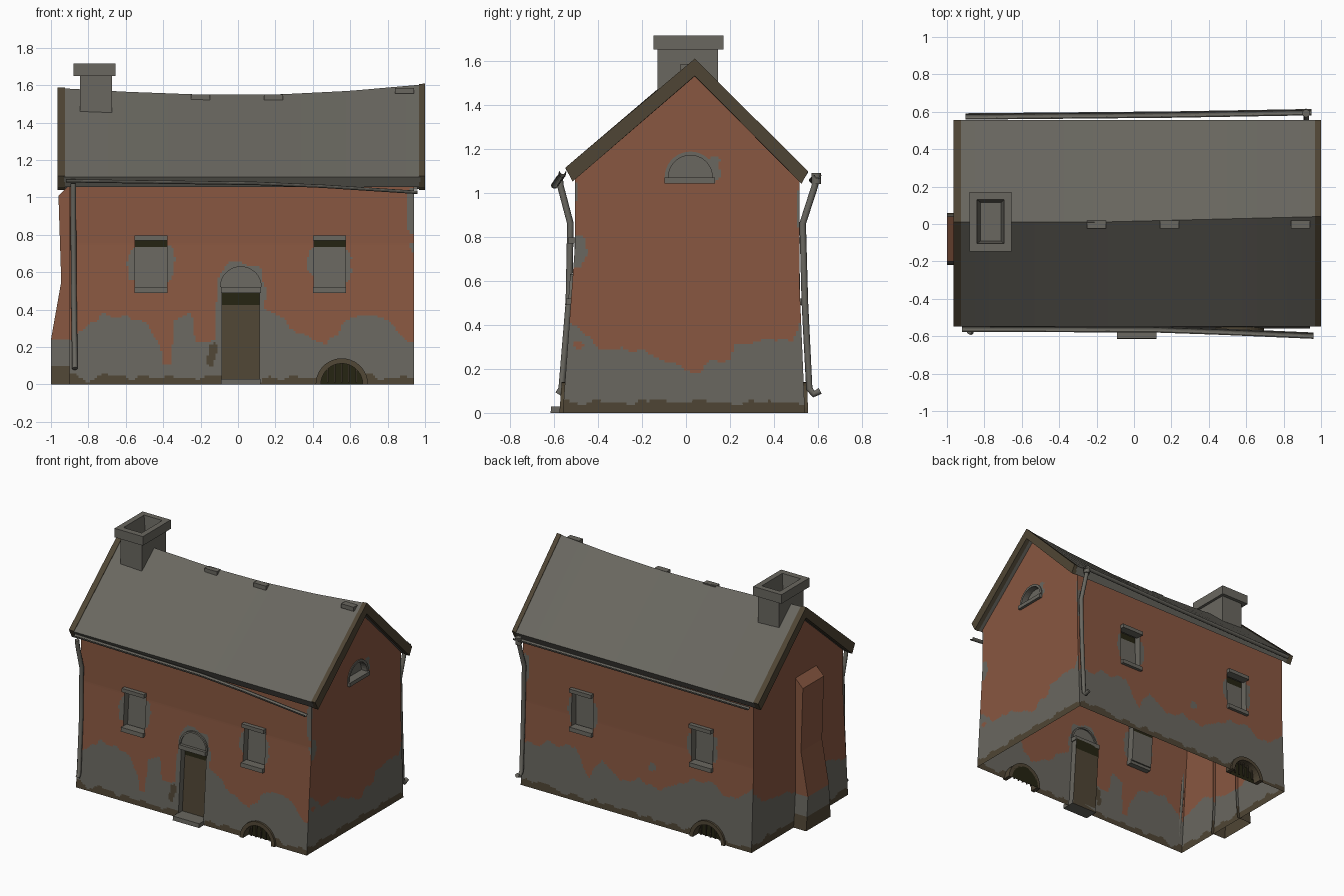
import bpy, bmesh, math
from mathutils import Vector, noise

if "Cube" in bpy.data.objects:
    bpy.data.objects.remove(bpy.data.objects["Cube"])


def mat(name, c):
    m = bpy.data.materials.new(name)
    m.diffuse_color = (*c, 1)
    m.use_nodes = True
    m.node_tree.nodes["Principled BSDF"].inputs["Base Color"].default_value = m.diffuse_color
    return m


BRICK = mat("terracotta render", (0.25, 0.096, 0.052))
GREY = mat("weathered grey", (0.142, 0.136, 0.116))
BROWN = mat("dirty brown", (0.078, 0.06, 0.035))
DARK = mat("dark olive", (0.018, 0.017, 0.006))
MATS = [BRICK, GREY, BROWN, DARK]


def mesh(name, verts, faces, idx, fix=True):
    me = bpy.data.meshes.new(name)
    me.from_pydata([tuple(v) for v in verts], [], faces)
    for m in MATS:
        me.materials.append(m)
    idx = [idx] * len(faces) if isinstance(idx, int) else idx
    me.polygons.foreach_set("material_index", idx)
    bm = bmesh.new()
    bm.from_mesh(me)
    bmesh.ops.delete(bm, geom=[v for v in bm.verts if not v.link_faces], context='VERTS')
    bmesh.ops.remove_doubles(bm, verts=bm.verts, dist=1e-5)
    if fix:
        bmesh.ops.recalc_face_normals(bm, faces=bm.faces)
    bm.to_mesh(me)
    bm.free()
    ob = bpy.data.objects.new(name, me)
    bpy.context.collection.objects.link(ob)
    return ob


def interp(pts, u):
    if u <= pts[0][0]:
        return pts[0][1]
    for (a, p), (b, q) in zip(pts, pts[1:]):
        if u <= b:
            return p + (q - p) * (u - a) / (b - a)
    return pts[-1][1]


def P(side, u, z, d=0.0):
    """Point on a flared wall: u along it (rightwards seen from outside), d outwards."""
    f = 0.56 - 0.055 * min(z / 0.75, 1)
    b = 0.54 - 0.025 * min(z / 0.6, 1)
    if side == "front":
        return (u, -f - d, z)
    if side == "back":
        return (-u, b + d, z)
    y = u if side == "right" else -u
    y = -f + (y + 0.505) / 1.02 * (f + b)
    return (0.94 + d, y, z) if side == "right" else (-0.9 - d, y, z)


def grid(breaks, step=0.012):
    out = [breaks[0]]
    for a, b in zip(breaks, breaks[1:]):
        n = max(1, round((b - a) / step))
        out += [a + (b - a) * k / n for k in range(1, n + 1)]
    return out


def wall(side, ub, zb, top, plaster, dirt, patches, hole):
    us, zs = grid(ub), grid(zb)
    nz = len(zs)
    V = [P(side, u, min(z, top(u))) for u in us for z in zs]
    F, M = [], []
    for i in range(len(us) - 1):
        u = (us[i] + us[i + 1]) / 2
        for j in range(nz - 1):
            z = (zs[j] + zs[j + 1]) / 2
            if zs[j] >= max(top(us[i]), top(us[i + 1])) or hole(u, z):
                continue
            n = noise.noise(Vector((u * 13, z * 13, len(side)))) * 0.035
            k = 2 if z + n < dirt else 1 if z + n < interp(plaster, u) else 0
            for pu, pz, ru, rz, pk in patches:
                if abs((u + n * 0.6 - pu) / ru) ** 3 + abs((z + n - pz) / rz) ** 3 < 1:
                    k = pk
            F.append((i * nz + j, (i + 1) * nz + j, (i + 1) * nz + j + 1, i * nz + j + 1))
            M.append(k)
    mesh(side + "_wall", V, F, M, fix=False)


def block(name, side, u0, u1, z0, z1, d0, d1, m):
    V = [P(side, u, z, d) for u in (u0, u1) for z in (z0, z1) for d in (d0, d1)]
    F = [(0, 1, 3, 2), (4, 6, 7, 5), (0, 4, 5, 1), (2, 3, 7, 6), (0, 2, 6, 4), (1, 5, 7, 3)]
    return mesh(name, V, F, m)


def recess(name, side, u0, u1, z0, z1, split, depth, m):
    # opening with jambs, a panel, and a dark strip at its top
    c = [(u0, z0), (u1, z0), (u1, split), (u1, z1), (u0, z1), (u0, split)]
    V = [P(side, u, z, d) for d in (0, -depth) for u, z in c]
    F = [(i, (i + 1) % 6, (i + 1) % 6 + 6, i + 6) for i in range(6)]
    mesh(name, V, F + [(6, 7, 8, 11), (11, 8, 9, 10)], [1] * 6 + [m, 3], fix=False)


def arch(name, side, uc, z0, r0, r1, d0, d1, m, n=18):
    V, F = [], []
    for k in range(n + 1):
        a = math.pi * k / n
        for r, d in ((r0, d0), (r1, d0), (r1, d1), (r0, d1)):
            V.append(P(side, uc + r * math.cos(a), z0 + r * math.sin(a), d))
    for k in range(n):
        F += [(4 * k + q, 4 * k + (q + 1) % 4, 4 * k + 4 + (q + 1) % 4, 4 * k + 4 + q) for q in range(4)]
    mesh(name, V, F + [(0, 1, 2, 3), (4 * n, 4 * n + 1, 4 * n + 2, 4 * n + 3)], m)


def half_disc(name, side, uc, z0, r, d, m, n=18):
    V = [P(side, uc + r * math.cos(math.pi * k / n), z0 + r * math.sin(math.pi * k / n), d)
         for k in range(n + 1)]
    mesh(name, V, [tuple(range(n + 1))], m, fix=False)


# Walls
WIN, CEL = (-0.465, 0.49), 0.555
def in_window(u, z):
    return any(abs(u - c) < 0.085 for c in WIN) and 0.51 < z < 0.78
def in_cellar(u, z):
    return math.hypot(u - CEL, z) < 0.125
win_patch = [(-0.465, 0.64, 0.12, 0.11, 1), (0.49, 0.64, 0.12, 0.11, 1)]
ub = [-0.55, -0.38, 0.405, 0.575]
zb = [0, 0.5, 0.51, 0.78, 1.075]
wall("front", [-0.9] + ub[:2] + [-0.085, 0.115] + ub[2:] + [0.94], zb, lambda u: 1.075,
     [(-0.87, 0.24), (-0.8, 0.33), (-0.68, 0.38), (-0.52, 0.36), (-0.43, 0.24), (-0.40, 0.12), (-0.36, 0.11),
      (-0.34, 0.34), (-0.25, 0.36), (-0.22, 0.23), (-0.15, 0.22), (0.17, 0.4), (0.25, 0.36), (0.31, 0.26),
      (0.42, 0.25), (0.47, 0.21), (0.56, 0.32), (0.65, 0.37), (0.8, 0.35), (0.89, 0.24), (0.94, 0.22)],
     0.04, win_patch + [(0.015, 0.3, 0.135, 0.36, 1), (-0.14, 0.16, 0.02, 0.05, 2),
                        (0.93, 0.92, 0.03, 0.13, 1), (0.94, 0.73, 0.02, 0.03, 1)],
     lambda u, z: in_window(u, z) or in_cellar(u, z) or (-0.085 < u < 0.115 and z < 0.5))
wall("back", [-0.94] + ub + [0.9], zb, lambda u: 1.075,
     [(-0.94, 0.3), (-0.75, 0.34), (-0.52, 0.37), (-0.4, 0.2), (-0.3, 0.35), (-0.16, 0.23), (0, 0.3),
      (0.16, 0.24), (0.4, 0.38), (0.55, 0.42), (0.76, 0.34), (0.9, 0.45)],
     0.04, win_patch + [(0.1, 0.4, 0.03, 0.03, 1), (-0.92, 0.85, 0.03, 0.1, 1)],
     lambda u, z: in_window(u, z) or in_cellar(u, z))
GZ, GR = 1.07, 0.108
wall("right", [-0.505, 0.04, 0.515], [0, 1.07, 1.56],
     lambda u: interp([(-0.505, 1.09), (0.04, 1.545), (0.515, 1.075)], u),
     [(-0.5, 0.41), (-0.43, 0.36), (-0.39, 0.31), (-0.2, 0.29), (-0.08, 0.23), (0.06, 0.19), (0.13, 0.22),
      (0.2, 0.26), (0.23, 0.32), (0.48, 0.33), (0.515, 0.42)],
     0.05, [(-0.5, 0.74, 0.05, 0.07, 1), (-0.505, 1.03, 0.014, 0.07, 1), (-0.46, 0.31, 0.02, 0.02, 0),
            (0.13, 1.11, 0.03, 0.05, 1), (0.515, 0.9, 0.012, 0.12, 1)],
     lambda u, z: z > GZ and math.hypot(u - 0.02, z - GZ) < GR)
wall("left", [-0.515, -0.01, 0.505], [0, 1.07, 1.56],
     lambda u: interp([(-0.515, 1.075), (-0.01, 1.525), (0.505, 1.09)], u),
     [(-0.515, 0.42), (-0.4, 0.33), (-0.2, 0.28), (0.1, 0.25), (0.3, 0.33), (0.505, 0.28)],
     0.05, [], lambda u, z: False)

# Windows and cellar grates, front and back
for side in ("front", "back"):
    for n, c in enumerate(WIN):
        tag = f"{side}_window_{n + 1}"
        recess(tag, side, c - 0.085, c + 0.085, 0.51, 0.78, 0.735, 0.05, 1)
        block(tag + "_lintel", side, c - 0.088, c + 0.088, 0.77, 0.797, -0.03, 0.03, 1)
        block(tag + "_sill", side, c - 0.088, c + 0.088, 0.49, 0.52, -0.04, 0.022, 1)
    arch(side + "_cellar_arch", side, CEL, 0, 0.112, 0.14, -0.05, 0.015, 2)
    half_disc(side + "_cellar_void", side, CEL, 0, 0.118, -0.05, 3)
    for k in range(-2, 3):
        h = math.sqrt(0.113 ** 2 - (k * 0.038) ** 2)
        block(f"{side}_cellar_bar_{k + 3}", side, CEL + k * 0.038 - 0.004, CEL + k * 0.038 + 0.004,
              0.01, h, -0.03, -0.022, 2)

# Door, fanlight and step
recess("door", "front", -0.085, 0.115, 0, 0.5, 0.425, 0.045, 2)
block("door_lintel", "front", -0.092, 0.122, 0.49, 0.52, -0.045, 0.025, 1)
half_disc("fanlight", "front", 0.015, 0.52, 0.105, 0.004, 1)
arch("fanlight_arch", "front", 0.015, 0.52, 0.1, 0.112, -0.01, 0.012, 1)
block("door_step", "front", -0.09, 0.12, 0.0, 0.03, -0.045, 0.055, 1)

# Half-round gable window
half_disc("gable_window", "right", 0.02, GZ, 0.112, -0.04, 1)
arch("gable_window_arch", "right", 0.02, GZ, 0.1, 0.117, -0.04, 0.006, 1)
block("gable_window_sill", "right", -0.097, 0.132, 1.043, 1.07, -0.04, 0.02, 1)


# Sagging roof and bargeboards
def roof(name, x0, x1, n, m, g=0.0):
    V, F = [], []
    for i in range(n + 1):
        x = x0 + (x1 - x0) * i / n
        yr = 0.01 + 0.03 * max(0, (x + 0.2) / 1.2)
        zr = interp([(-0.97, 1.585), (-0.6, 1.565), (-0.2, 1.55), (0.2, 1.55), (0.6, 1.57), (1, 1.605)], x)
        for y, z in ((-0.548, 1.11 + g), (yr, zr + g), (0.555, 1.093 + g),
                     (0.525, 1.045 - g), (yr, zr - 0.07 - g), (-0.515, 1.055 - g)):
            V.append((x, y, z))
    for i in range(n):
        F += [(6 * i + k, 6 * i + (k + 1) % 6, 6 * i + 6 + (k + 1) % 6, 6 * i + 6 + k) for k in range(6)]
    for b in (0, 6 * n):
        F += [(b, b + 1, b + 4, b + 5), (b + 1, b + 2, b + 3, b + 4)]
    mesh(name, V, F, m)


roof("roof", -0.93, 0.975, 24, 1)
roof("left_bargeboard", -0.965, -0.925, 1, 2, 0.004)
roof("right_bargeboard", 0.968, 1.0, 1, 2, 0.004)


def cube(name, x0, x1, y0, y1, z0, z1, m):
    V = [(x, y, z) for x in (x0, x1) for y in (y0, y1) for z in (z0, z1)]
    return mesh(name, V, [(0, 1, 3, 2), (4, 6, 7, 5), (0, 4, 5, 1), (2, 3, 7, 6), (0, 2, 6, 4), (1, 5, 7, 3)], m)


# Slipped ridge tiles
for n, (x, z) in enumerate(((-0.2, 1.52), (0.19, 1.52), (0.89, 1.555))):
    cube(f"slipped_tile_{n + 1}", x - 0.05, x + 0.05, -0.025, 0.02, z, z + 0.03, 1)

# Hollow chimney: rings from the foot, over the cap, down into the flue
rings = [(-0.845, -0.675, -0.13, 0.145, 1.4), (-0.845, -0.675, -0.13, 0.145, 1.65),
         (-0.88, -0.655, -0.148, 0.17, 1.65), (-0.88, -0.655, -0.148, 0.17, 1.715),
         (-0.84, -0.695, -0.105, 0.13, 1.715), (-0.82, -0.71, -0.09, 0.115, 1.6)]
V = [(x, y, r[4]) for r in rings for x, y in ((r[0], r[2]), (r[1], r[2]), (r[1], r[3]), (r[0], r[3]))]
F = [(4 * i + k, 4 * i + (k + 1) % 4, 4 * i + 4 + (k + 1) % 4, 4 * i + 4 + k) for i in range(5) for k in range(4)]
mesh("chimney", V, F + [(20, 21, 22, 23)], 1, fix=False)

# Chimney breast on the left gable
prof = [(-1, 0, 0.02), (-1, 0.1, 0.01), (-1, 0.24, 0), (-0.945, 0.55, 0), (-0.96, 1.01, 0), (-0.9, 1.07, 0)]
V = [p for x, z, w in prof for p in ((-0.88, -0.2 - w, z), (x, -0.2 - w, z), (x, 0.04 + w, z), (-0.88, 0.04 + w, z))]
F = [(4 * i + k, 4 * i + 4 + k, 4 * i + 5 + k, 4 * i + 1 + k) for i in range(5) for k in range(3)]
mesh("chimney_breast", V, F + [(20, 23, 22, 21)], [2] * 3 + [1] * 3 + [0] * 10)


# Gutters (open half pipes) and downpipes
def gutter(name, path, r=0.017, n=8):
    V = [(x, y + r * math.cos(math.pi * k / n), z - r * math.sin(math.pi * k / n))
         for x, y, z in path for k in range(n + 1)]
    F = [(i * (n + 1) + k, i * (n + 1) + k + 1, (i + 1) * (n + 1) + k + 1, (i + 1) * (n + 1) + k)
         for i in range(len(path) - 1) for k in range(n)]
    ob = mesh(name, V, F, 1)
    ob.modifiers.new("thickness", 'SOLIDIFY').thickness = 0.005


def pipe(name, path, r=0.015):
    cu = bpy.data.curves.new(name, 'CURVE')
    cu.dimensions = '3D'
    cu.bevel_depth, cu.bevel_resolution, cu.use_fill_caps = r, 2, True
    sp = cu.splines.new('POLY')
    sp.points.add(len(path) - 1)
    for p, c in zip(sp.points, path):
        p.co = (*c, 1)
    cu.materials.append(GREY)
    ob = bpy.data.objects.new(name, cu)
    bpy.context.collection.objects.link(ob)
    bpy.ops.object.select_all(action='DESELECT')
    ob.select_set(True)
    bpy.context.view_layer.objects.active = ob
    bpy.ops.object.convert(target='MESH')


gutter("front_gutter", [(-0.92, -0.56, 1.097), (0.1, -0.563, 1.083), (0.45, -0.575, 1.068), (0.96, -0.597, 1.035)])
gutter("back_gutter", [(-0.9, 0.575, 1.06), (0.2, 0.585, 1.07), (0.95, 0.598, 1.08)])
pipe("front_downpipe", [(-0.88, -0.575, 1.075), (-0.88, -0.57, 1.03), (-0.88, -0.525, 0.86), (-0.878, -0.532, 0.5),
                        (-0.872, -0.565, 0.11), (-0.872, -0.58, 0.085)])
pipe("back_downpipe", [(0.92, 0.592, 1.07), (0.92, 0.585, 1.03), (0.92, 0.53, 0.86), (0.92, 0.54, 0.5),
                       (0.92, 0.56, 0.11), (0.92, 0.58, 0.085), (0.92, 0.61, 0.1)])
pipe("back_downpipe_head", [(0.92, 0.592, 1.09), (0.92, 0.592, 1.04)], 0.022)
